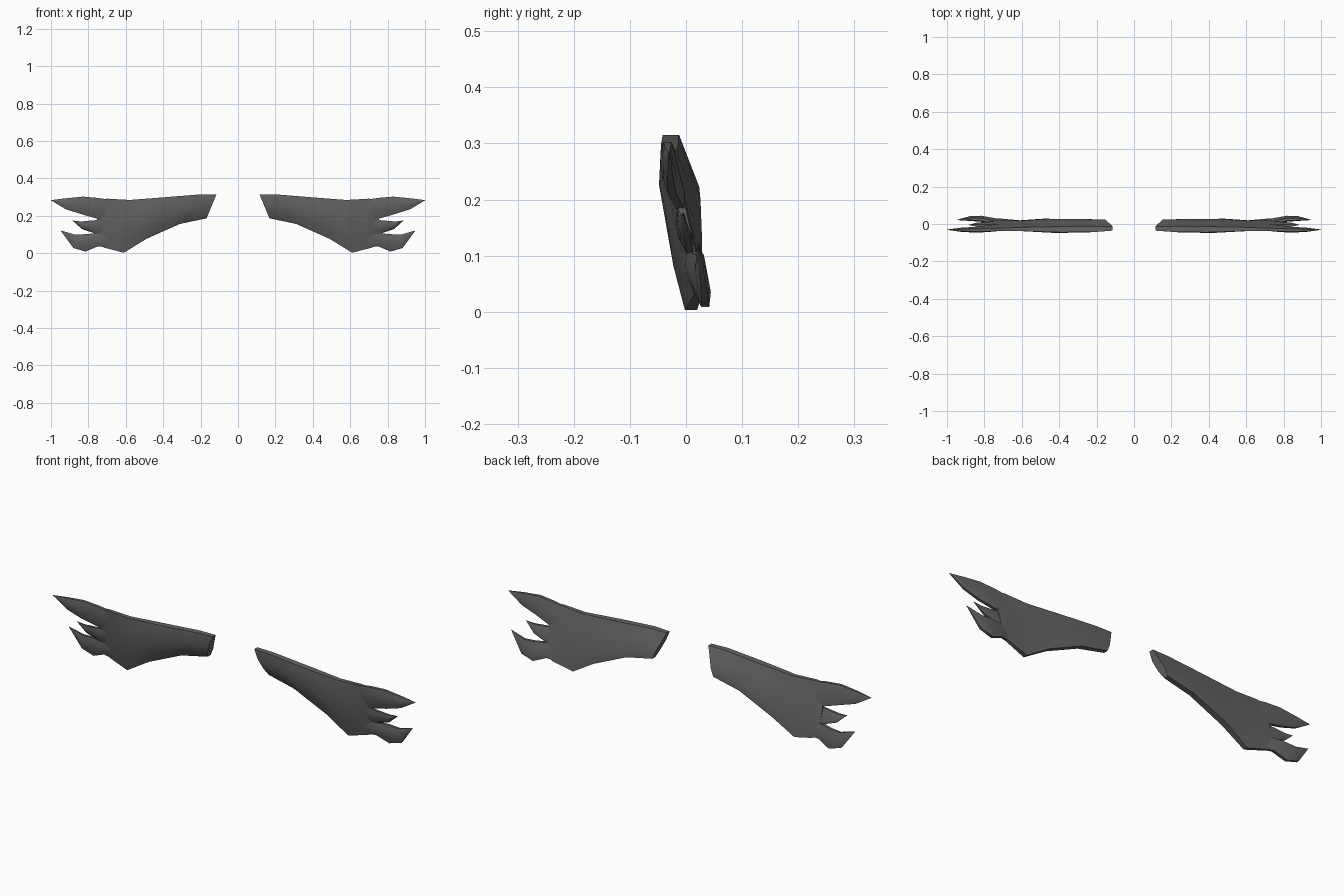
import bpy, bmesh
from mathutils import Vector

if "Cube" in bpy.data.objects:
    bpy.data.objects.remove(bpy.data.objects["Cube"])

# Cross-section sides: (position along chord, share of half thickness)
FRONT = [(0, .6), (.33, 1), (.72, .78), (1, .25)]
BACK = [(1, .65), (.72, .9), (.3, .55), (0, .3)]

dark = bpy.data.materials.new("dark_grey")
dark.diffuse_color = (.13, .13, .13, 1)
dark.use_nodes = True
dark.node_tree.nodes["Principled BSDF"].inputs["Base Color"].default_value = dark.diffuse_color


def loft(name, stations):
    """Stations are (top point, bottom point, half thickness); the far side is mirrored."""
    bm = bmesh.new()
    rings = []
    for top, bottom, half in stations:
        top, bottom = Vector(top), Vector(bottom)
        pts = [top.lerp(bottom, u) - Vector((0, half * w, 0)) for u, w in FRONT]
        pts += [top.lerp(bottom, u) + Vector((0, half * w, 0)) for u, w in BACK]
        rings.append([bm.verts.new(p) for p in pts])
    n = len(rings[0])
    for a, b in zip(rings, rings[1:]):
        for i in range(n):
            j = (i + 1) % n
            bm.faces.new((a[i], a[j], b[j], b[i]))
    bm.faces.new(rings[0])
    bm.faces.new(rings[-1])
    bmesh.ops.remove_doubles(bm, verts=bm.verts, dist=.0005)
    bmesh.ops.recalc_face_normals(bm, faces=bm.faces)
    mesh = bpy.data.meshes.new(name)
    bm.to_mesh(mesh)
    bm.free()
    mesh.materials.append(dark)
    ob = bpy.data.objects.new(name, mesh)
    bpy.context.collection.objects.link(ob)
    bpy.ops.object.select_all(action='DESELECT')
    bpy.context.view_layer.objects.active = ob
    ob.select_set(True)
    bpy.ops.object.shade_smooth_by_angle(angle=.8)
    ob.modifiers.new("mirror", 'MIRROR')
    return ob


# Main wing blade, root to feather bases
loft("wing_blade", [
    ((.115, -.020, .315), (.168, .008, .187), .026),
    ((.20, -.023, .315), (.31, .006, .157), .031),
    ((.385, -.024, .300), (.49, .006, .077), .034),
    ((.58, -.024, .285), (.61, .004, .003), .024),
    ((.70, -.027, .292), (.715, .018, .030), .017),
    ((.755, -.027, .285), (.75, .022, .050), .008),
])

# Upper feather
loft("upper_feather", [
    ((.64, -.024, .280), (.64, -.010, .170), .008),
    ((.75, -.028, .296), (.75, -.014, .184), .017),
    ((.83, -.031, .303), (.84, -.028, .210), .016),
    ((.92, -.031, .294), (.92, -.030, .235), .012),
    ((1.0, -.030, .284), (.997, -.030, .281), .001),
])

# Middle feather
loft("middle_feather", [
    ((.66, -.008, .180), (.66, .004, .100), .008),
    ((.76, -.008, .177), (.76, .004, .104), .014),
    ((.84, -.006, .170), (.835, .000, .130), .011),
    ((.885, -.005, .175), (.882, -.005, .172), .001),
])

# Lower feather
loft("lower_feather", [
    ((.64, -.002, .110), (.64, .006, .025), .008),
    ((.75, .012, .108), (.75, .020, .037), .016),
    ((.82, .027, .102), (.815, .031, .009), .016),
    ((.87, .028, .099), (.88, .031, .028), .013),
    ((.948, .022, .122), (.945, .022, .117), .001),
])
